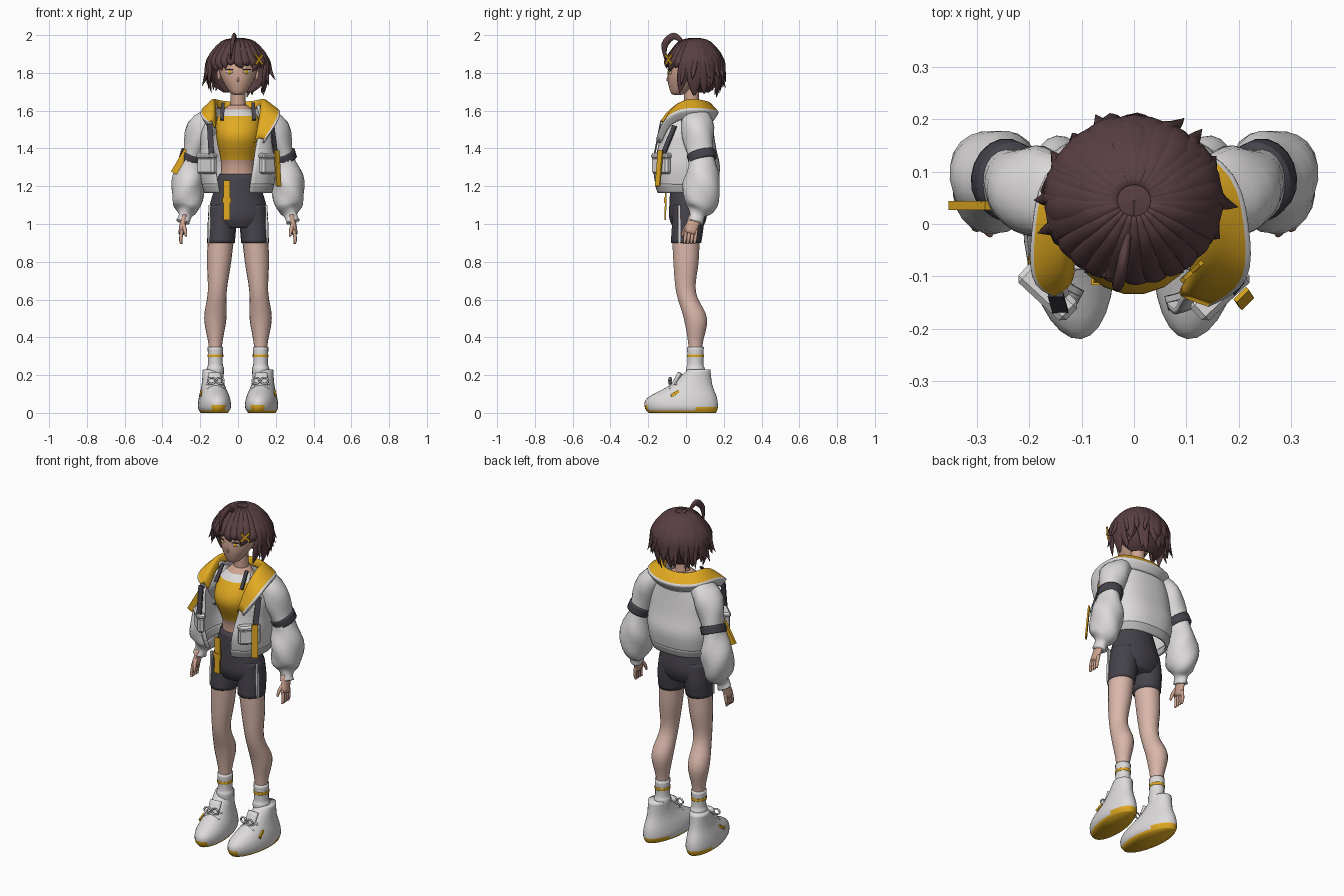
import bpy, math, random
from mathutils import Euler, Matrix, Vector

random.seed(4)
cube = bpy.data.objects.get("Cube")
if cube:
    bpy.data.objects.remove(cube, do_unlink=True)

def material(name, red, green, blue):
    mat = bpy.data.materials.new(name)
    mat.use_nodes = True
    mat.diffuse_color = (red, green, blue, 1)
    shader = next(node for node in mat.node_tree.nodes if node.type == 'BSDF_PRINCIPLED')
    shader.inputs["Base Color"].default_value = mat.diffuse_color
    return mat

WHITE = material("soft white", .72, .7, .7)
GREY = material("light grey", .5, .5, .5)
YELLOW = material("golden yellow", .75, .4, .015)
CHARCOAL = material("charcoal", .06, .055, .07)
SKIN = material("skin", .7, .47, .4)
TAN = material("warm skin", .62, .37, .28)
HAIR = material("dark brown hair", .1, .05, .055)
LIP = material("lip", .4, .13, .1)
UP = Vector((0, 0, 1))

def interpolate(stations, steps):
    """Smooth spline through stations of any dimension."""
    points = [Vector(station) for station in stations]
    last = len(points) - 1
    result = []
    for i in range(last):
        a, b, c, d = points[max(i - 1, 0)], points[i], points[i + 1], points[min(i + 2, last)]
        for step in range(steps):
            t = step / steps
            result.append(b + (c - a) * (t / 2) + (a * 2 - b * 5 + c * 4 - d) * (t * t / 2)
                          + (b * 3 - a - c * 3 + d) * (t ** 3 / 2))
    return result + [points[last]]

def make(name, verts, faces, mats, rule=None, mirror=False, smooth=True):
    """Mesh object; rule picks a material slot from a face centre."""
    mesh = bpy.data.meshes.new(name)
    mesh.from_pydata(verts, [], faces)
    for mat in mats:
        mesh.materials.append(mat)
    for poly in mesh.polygons:
        poly.use_smooth = smooth
        poly.material_index = rule(poly.center) if rule else 0
    ob = bpy.data.objects.new(name, mesh)
    bpy.context.collection.objects.link(ob)
    if mirror:
        ob.modifiers.new("mirror", 'MIRROR')
    return ob

def quads(rows, cols, closed):
    return [(i * cols + j, i * cols + (j + 1) % cols, (i + 1) * cols + (j + 1) % cols, (i + 1) * cols + j)
            for i in range(rows - 1) for j in range(cols if closed else cols - 1)]

def tube(name, stations, *mats, rule=None, aspect=1, n=18, steps=4, flat=False, ref=(0, 1, 0),
         turn=0, folds=0, mirror=False, smooth=True):
    """Capped loft through (x, y, z, radius[, depth]); flat keeps the rings level."""
    path = interpolate(stations, steps)
    verts = []
    for i, p in enumerate(path):
        ahead, behind = path[min(i + 1, len(path) - 1)], path[max(i - 1, 0)]
        along = UP if flat else Vector((ahead - behind)[:3]).normalized()
        across = Vector(ref).cross(along).normalized()
        width = max(p[3], .001)
        depth = max(p[4], .001) if len(p) > 4 else width * aspect
        for j in range(n):
            a = math.tau * j / n + turn
            k = 1 + folds * math.sin(3 * a + i)
            verts.append(Vector(p[:3]) + k * (across * width * math.cos(a) + along.cross(across) * depth * math.sin(a)))
    faces = quads(len(path), n, True)
    faces += [tuple(reversed(range(n))), tuple(range(len(verts) - n, len(verts)))]
    return make(name, verts, faces, mats, rule, mirror, smooth)

def strap(name, start, end, width, mat, ref=(0, 1, 0), thick=.006, mirror=False):
    return tube(name, [(*start, width * .7, thick), (*end, width * .7, thick)], mat, n=4, steps=1,
                turn=math.pi / 4, ref=ref, mirror=mirror, smooth=False)

def shell(name, rings, mat, thick, power, skew=0, cols=49):
    """Open-front sheet from rings of y, z, half width, half depth, gap in degrees."""
    verts = []
    rings = interpolate(rings, 4)
    for y, z, rx, ry, gap in rings:
        start, end = math.radians(max(gap - skew, 0)), math.tau - math.radians(max(gap + skew, 0))
        for j in range(cols):
            t = start + (end - start) * j / (cols - 1)
            s, c = math.sin(t), -math.cos(t)
            verts.append((rx * math.copysign(abs(s) ** power, s), y + ry * math.copysign(abs(c) ** power, c), z))
    ob = make(name, verts, quads(len(rings), cols, False), [mat])
    ob.modifiers.new("cloth", 'SOLIDIFY').thickness = thick

def solid(name, mat, at, size, yaw=0, box=False, mirror=False):
    """Rounded box or ball."""
    if box:
        bpy.ops.mesh.primitive_cube_add(size=1)
    else:
        bpy.ops.mesh.primitive_uv_sphere_add(segments=16, ring_count=8)
        bpy.ops.object.shade_smooth()
    ob = bpy.context.object
    ob.name = name
    ob.data.transform(Matrix.LocRotScale(Vector(at), Euler((0, 0, yaw)), Vector(size)))
    ob.data.materials.append(mat)
    if box:
        ob.modifiers.new("round", 'BEVEL').width = .01
    if mirror:
        ob.modifiers.new("mirror", 'MIRROR')

# Torso: bare midriff, cropped top, undershirt neckline
tube("torso", [(0, 0, 1.2, .1, .08), (0, 0, 1.32, .09, .08), (0, -.03, 1.46, .115, .105),
               (0, 0, 1.56, .11, .09), (0, .03, 1.63, .05, .05)], TAN, YELLOW, WHITE, steps=7, flat=True,
     rule=lambda c: 0 if c.z < 1.33 or c.z > 1.61 else (1 if c.z < 1.57 else 2))
tube("neck", [(0, .04, 1.56, .05), (0, .03, 1.65, .04), (0, .03, 1.75, .04)], TAN)
strap("top_strap", (.085, -.09, 1.55), (.08, -.03, 1.64), .02, CHARCOAL, mirror=True)

# Shorts
tube("shorts_hips", [(0, .01, .98, .12, .08), (0, .01, 1.03, .155, .1), (0, .01, 1.1, .15, .1),
                     (0, 0, 1.265, .1, .08)], CHARCOAL, flat=True)
tube("shorts_leg", [(.09, 0, .9, .073), (.085, .01, 1, .076), (.08, .01, 1.1, .07)], CHARCOAL,
     aspect=1.12, flat=True, mirror=True)
strap("side_stripe", (.15, -.035, 1.1), (.154, -.035, .9), .012, WHITE, thick=.01, mirror=True)

# Legs and socks
tube("leg", [(.12, .05, .24, .035), (.12, .05, .36, .036), (.12, .05, .5, .059), (.11, 0, .64, .05),
             (.1, 0, .8, .064), (.09, 0, .94, .07)], SKIN, aspect=1.06, flat=True, mirror=True)
tube("sock", [(.12, .05, .16, .04), (.12, .05, .23, .046), (.12, .05, .26, .039), (.12, .05, .35, .041)], WHITE,
     aspect=1.1, flat=True, mirror=True)
tube("sock_stripe", [(.12, .05, .295, .042), (.12, .05, .31, .042)], YELLOW, aspect=1.1, flat=True, mirror=True)

# Shoes, built on the centre line and then moved out and toed in
shoe = [tube("shoe", [(0, -.02, 0, .07, .18), (0, -.025, .03, .085, .195), (0, -.02, .08, .08, .185),
                      (0, .03, .15, .06, .11), (0, .07, .23, .05, .06)], WHITE, YELLOW, n=28, flat=True, mirror=True,
             rule=lambda c: int(c.z < .01 or (c.z < .03 and c.y > .05) or (c.z < .04 and c.y < -.2))),
        tube("shoe_tongue", [(0, -.08, .12, .035), (0, -.03, .21, .035)], WHITE, aspect=.4, mirror=True),
        strap("shoe_accent", (.08, -.07, .09), (.07, -.03, .115), .016, YELLOW, ref=(1, 0, 0), mirror=True)]
for k in range(3):
    y, z = -.11 + k * .03, .12 + k * .025
    shoe.append(tube("lace", [(-.045, y, z - .02, .006), (0, y, z + .005, .007), (.045, y, z - .02, .006)],
                     WHITE, n=8, mirror=True))
circle = [math.tau * k / 16 for k in range(17)]
for side in (-1, 1):
    shoe.append(tube("lace_bow", [(side * .023 + .02 * math.cos(a), -.085, .17 + .016 * math.sin(a), .005)
                                  for a in circle], WHITE, n=8, steps=1, mirror=True))
for part in shoe:
    part.data.transform(Matrix.Translation((.128, 0, 0)) @ Matrix.Rotation(-.12, 4, 'Z'))

# Puffed sleeves, arm bands and hands
tube("sleeve", [(.12, .05, 1.57, .06), (.195, .06, 1.5, .076), (.24, .08, 1.35, .058), (.265, .085, 1.22, .085),
                (.27, .075, 1.1, .074), (.28, .06, 1.05, .036), (.29, .05, 1.01, .036)], WHITE,
     aspect=1.15, n=24, folds=.06, mirror=True)
tube("arm_band", [(.235, .08, 1.375, .068), (.25, .09, 1.335, .066)], CHARCOAL, aspect=1.15, mirror=True)
tube("palm", [(.285, .05, 1.04, .018), (.3, .02, .95, .016)], TAN, aspect=2, mirror=True)
for k in range(4):
    y = k * .018
    tube("finger", [(.296, y, .97, .01), (.303, y - .005, .92, .009), (.3, y - .01, .895, .006)], TAN, n=8, mirror=True)
tube("thumb", [(.29, .015, 1, .012), (.28, -.01, .965, .01), (.275, -.02, .935, .006)], TAN, n=8, mirror=True)

# Open jacket with hem band and pockets
shell("jacket_body", [(0, 1.2, .19, .165, 22), (0, 1.3, .205, .18, 25), (0, 1.4, .2, .16, 30),
                      (0, 1.5, .19, .145, 40), (.03, 1.63, .12, .1, 66)], WHITE, .012, .8, skew=7)
shell("jacket_hem", [(0, 1.165, .18, .155, 22), (0, 1.21, .193, .17, 22)], GREY, .014, .8, skew=7)
solid("pocket", WHITE, (.165, -.13, 1.31), (.12, .04, .09), yaw=.75, box=True, mirror=True)
solid("pocket_flap", WHITE, (.165, -.13, 1.36), (.125, .05, .03), yaw=.75, box=True, mirror=True)

# Wide turned-out collar: inner and outer edge, from centre back to the front point; right lapel stays shorter
half = [((0, .12, 1.66), (0, .2, 1.585)), ((.11, .09, 1.67), (.18, .13, 1.6)), ((.13, 0, 1.69), (.2, 0, 1.61)),
        ((.12, -.1, 1.61), (.21, -.12, 1.57)), ((.09, -.14, 1.46), (.13, -.16, 1.45))]
right = [(Vector((-a[0], *a[1:])), Vector((-b[0], *b[1:]))) for a, b in half[:0:-1]]
right[0] = Vector((-.13, -.125, 1.55)), Vector((-.155, -.14, 1.54))
left = [(Vector(a), Vector((b[0] * 1.13, *b[1:]))) for a, b in half]
columns = right + left
rows = [[Vector((a.x * .92, a.y * .92, a.z - .06)) for a, b in columns]]
rows += [[a.lerp(b, f) for a, b in columns] for f in (0, .5, .9, 1)]
rows.append([Vector((b.x * .85, b.y * .82, b.z - .045)) for a, b in columns])
collar = make("collar", sum(rows, []), quads(len(rows), len(columns), False), [YELLOW, WHITE])
for poly in collar.data.polygons:
    poly.material_index = int(poly.index // (len(columns) - 1) > 2)
collar.modifiers.new("smooth", 'SUBSURF').levels = 2
collar.modifiers.new("cloth", 'SOLIDIFY').thickness = .008

# Straps and buckles
strap("hanging_strap", (-.06, -.105, 1.23), (-.06, -.11, 1.02), .036, YELLOW)
strap("hanging_buckle", (-.06, -.11, 1.14), (-.06, -.11, 1.11), .044, YELLOW, thick=.01)
strap("left_strap", (.18, -.06, 1.52), (.2, -.125, 1.36), .03, CHARCOAL, ref=(1, -1, 0))
strap("left_strap_tail", (.205, -.135, 1.39), (.215, -.15, 1.2), .034, YELLOW, ref=(1, -1, 0))
strap("right_strap", (-.15, -.135, 1.53), (-.14, -.17, 1.35), .03, CHARCOAL)
strap("arm_strap", (-.27, .035, 1.39), (-.34, .035, 1.27), .034, YELLOW, thick=.012)

# Head and face
tube("head", [(0, -.045, 1.684, .02), (0, -.035, 1.7, .045), (0, 0, 1.78, .092), (0, .03, 1.87, .105),
              (0, .05, 1.95, .07)], TAN, aspect=1.07, n=24, flat=True)
solid("nose", TAN, (0, -.094, 1.765), (.007, .01, .012))
solid("mouth", LIP, (0, -.081, 1.727), (.014, .004, .002))
solid("eye_white", WHITE, (.045, -.085, 1.805), (.02, .005, .011), yaw=.45, mirror=True)
solid("iris", YELLOW, (.044, -.088, 1.805), (.011, .005, .011), yaw=.45, mirror=True)
solid("eyelash", HAIR, (.046, -.087, 1.818), (.023, .005, .004), yaw=.45, mirror=True)
solid("ear", TAN, (.1, .03, 1.79), (.012, .02, .03), mirror=True)

# Hair: an egg-shaped shell open at the face, overlaid with tapered locks
CROWN, SIZE = Vector((0, .045, 1.83)), Vector((.16, .15, .155))
rings = []
for degrees in range(-60, 91, 15):
    lat = math.radians(degrees)
    width = max(math.cos(lat), .001)
    rings.append((CROWN.y, CROWN.z + SIZE.z * math.sin(lat), SIZE.x * width, SIZE.y * width,
                  0 if degrees > 10 else 64 - degrees * .7))
shell("hair_shell", rings, HAIR, .01, 1)

def lock(degrees, tip, reach, width):
    """Lock that follows the crown, then falls to the tip height and flicks to reach."""
    t = math.radians(degrees)
    out = Vector((math.sin(t), -math.cos(t), 0))
    stations = []
    for tilt, w in ((.2, .2), (.6, .6), (1.3, 1)):
        stations.append((*(CROWN + SIZE * (out * math.sin(tilt) + UP * math.cos(tilt))), width * w, .012 * w))
    start = stations[-1][2]
    sway = out.cross(UP) * random.uniform(-.04, .04)
    for drop, w in ((.5, .9), (.8, .5), (1, .05)):
        spot = CROWN + SIZE * out * (1 + (reach - 1) * drop * drop) + sway * drop
        stations.append((spot.x, spot.y, start + (tip - start) * drop, width * w, .012 * w))
    tube("hair_lock", stations, HAIR, n=8, steps=3, ref=out)

for degrees in range(-56, 57, 14):
    lock(degrees, random.uniform(1.8, 1.83) + .02 * (abs(degrees) in (14, 28)), .97, .024)
for side in (-1, 1):
    for degrees in range(72, 184, 12):
        reach = random.uniform(.75, 1.15)
        lock(side * degrees, 1.66 + (reach - .75) * .25, reach, .034)
    for degrees in range(70, 180, 22):
        lock(side * degrees, random.uniform(1.7, 1.77), random.uniform(1.12, 1.24), .015)
tube("hair_loop", [(-.01, -.02, 1.965, .01), (-.02, -.065, 1.995, .018), (-.03, -.112, 1.95, .018),
                   (-.04, -.11, 1.87, .004)], HAIR, aspect=.6, n=10, ref=(1, 0, 0))
# Crossed hair clip
for side in (-1, 1):
    strap("hair_clip", (.093, -.107, 1.87 - side * .025), (.128, -.075, 1.87 + side * .025), .012, YELLOW, ref=(.6, -.8, 0))
